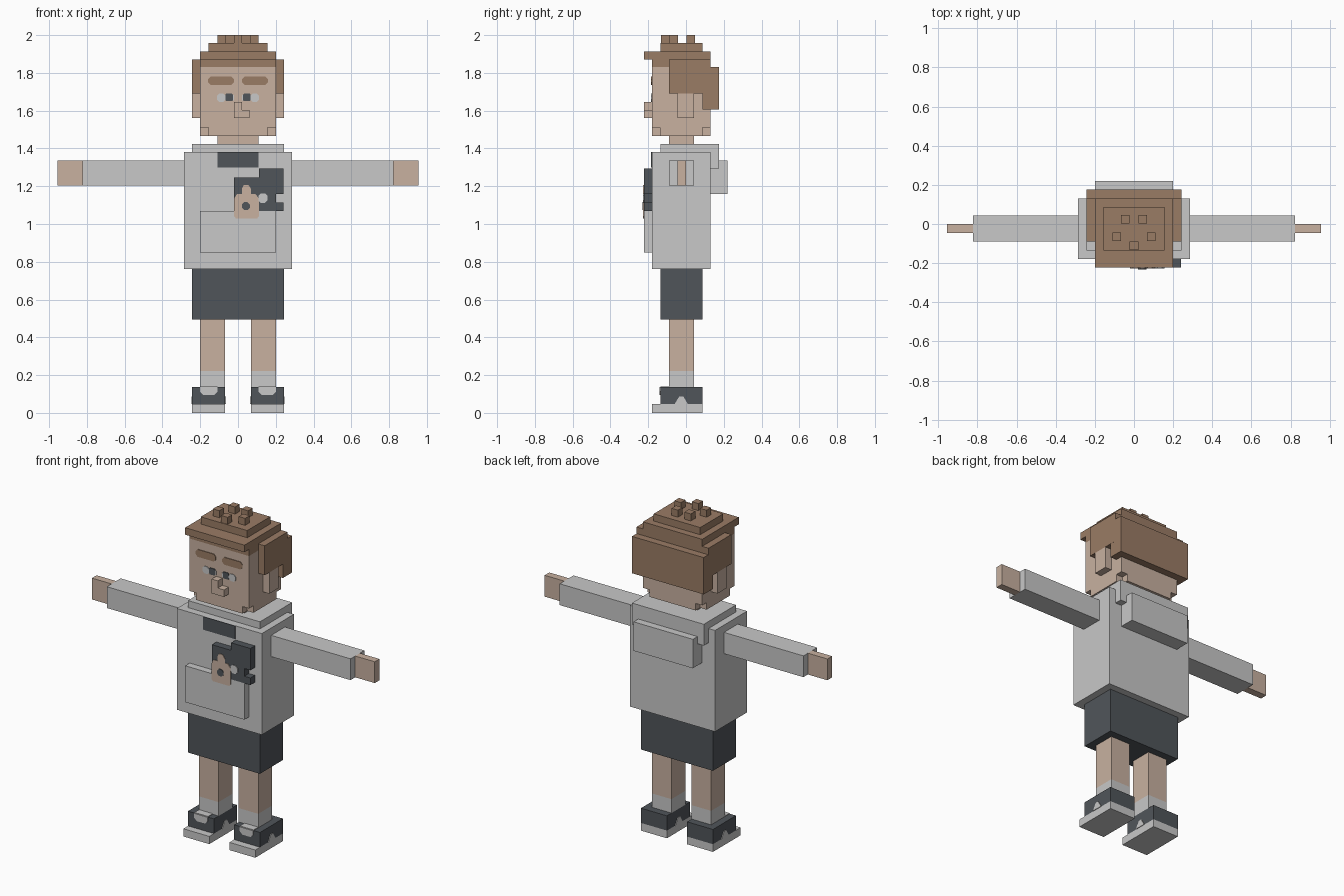
import bpy, bmesh, math

cube = bpy.data.objects.get("Cube")
if cube:
    bpy.data.objects.remove(cube, do_unlink=True)


def srgb(v):
    v /= 255
    return v / 12.92 if v <= 0.04045 else ((v + 0.055) / 1.055) ** 2.4


def material(name, *rgb):
    mat = bpy.data.materials.new(name)
    mat.use_nodes = True
    col = [srgb(c) for c in rgb] + [1]
    mat.diffuse_color = col
    mat.node_tree.nodes["Principled BSDF"].inputs["Base Color"].default_value = col
    return mat


SKIN = material("skin", 200, 177, 160)
GREY = material("light grey", 200, 200, 200)
DARK = material("charcoal", 80, 85, 90)
HAIR = material("brown hair", 154, 124, 101)


def finish(name, bm, mat):
    bmesh.ops.recalc_face_normals(bm, faces=bm.faces)
    mesh = bpy.data.meshes.new(name)
    bm.to_mesh(mesh)
    bm.free()
    mesh.materials.append(mat)
    obj = bpy.data.objects.new(name, mesh)
    bpy.context.collection.objects.link(obj)
    return obj


def box(name, mat, x, y, z):
    """Box from (low, high) ranges."""
    bm = bmesh.new()
    bmesh.ops.create_cube(bm, size=1)
    for v in bm.verts:
        v.co = [r[0] if c < 0 else r[1] for c, r in zip(v.co, (x, y, z))]
    return finish(name, bm, mat)


def wide(name, mat, half, y, z):
    return box(name, mat, (-half, half), y, z)


def pair(name, mat, x, y, z):
    box("left_" + name, mat, x, y, z)
    box("right_" + name, mat, (-x[1], -x[0]), y, z)


def prism(name, mat, pts, low, high, axis="y"):
    """Extrude an outline along an axis."""
    bm = bmesh.new()
    place = {"x": lambda a, b: (low, a, b), "y": lambda a, b: (a, low, b),
             "z": lambda a, b: (a, b, low)}[axis]
    face = bm.faces.new([bm.verts.new(place(a, b)) for a, b in pts])
    new = bmesh.ops.extrude_face_region(bm, geom=[face])["geom"]
    shift = [high - low if axis == k else 0 for k in "xyz"]
    bmesh.ops.translate(bm, vec=shift, verts=[g for g in new if isinstance(g, bmesh.types.BMVert)])
    return finish(name, bm, mat)


def chamfered(x0, x1, z0, z1, c):
    return [(x0 + c, z0), (x1 - c, z0), (x1, z0 + c), (x1, z1 - c),
            (x1 - c, z1), (x0 + c, z1), (x0, z1 - c), (x0, z0 + c)]


U = 0.0435            # step used for small blocks
FRONT = -0.18         # plane of the face and chest
RAISED = FRONT - U    # plane of parts standing off the front
THIN = 0.004

# Feet and legs
pair("sole", GREY, (0.068, 0.243), (FRONT, 0.087), (0, 0.047))
pair("shoe", DARK, (0.068, 0.243), (-0.135, 0.087), (0.047, 0.137))
pair("sock", GREY, (0.068, 0.2), (-0.09, 0.043), (0.137, 0.222))
pair("leg", SKIN, (0.068, 0.2), (-0.09, 0.043), (0.222, 0.5))
for side, s in (("left", 1), ("right", -1)):
    x0, x1 = sorted((s * 0.108, s * 0.2))
    prism(side + "_shoe_tongue", GREY,
          [(x0, 0.137), (x0, 0.112), (x0 + 0.018, 0.094), (x1 - 0.018, 0.094), (x1, 0.112), (x1, 0.137)],
          -0.135 - THIN, -0.135)
    box(side + "_tongue_top", GREY, (x0, x1), (-0.135, -0.09), (0.137, 0.137 + THIN))
    for edge, d in ((0.243, THIN), (0.068, -THIN)):
        prism(side + "_shoe_flash", GREY,
              [(-0.06, 0.047), (-0.045, 0.072), (-0.035, 0.088), (-0.015, 0.088), (-0.005, 0.072), (0.01, 0.047)],
              s * edge, s * (edge + d), "x")

# Clothes
wide("shorts", DARK, 0.243, (-0.135, 0.087), (0.495, 0.762))
wide("shirt_body", GREY, 0.287, (FRONT, 0.13), (0.762, 1.38))
wide("collar", GREY, 0.243, (-0.135, 0.175), (1.38, 1.423))
wide("collar_back", GREY, 0.243, (0.13, 0.175), (1.293, 1.38))
wide("hood", GREY, 0.2, (0.13, 0.22), (1.16, 1.337))
wide("front_pocket", GREY, 0.2, (RAISED, FRONT), (0.848, 1.07))
wide("neckline_patch", DARK, 0.108, (FRONT - THIN, FRONT), (1.3, 1.38))

# Arms
pair("sleeve", GREY, (0.287, 0.823), (-0.09, 0.043), (1.205, 1.335))
pair("hand", SKIN, (0.823, 0.955), (-0.045, 0), (1.205, 1.335))

# Chest emblem: dark stepped plate with a small figure
prism("chest_plate", DARK,
      [(-0.02, 1.07), (0.24, 1.07), (0.24, 1.113), (0.2, 1.113), (0.2, 1.16), (0.24, 1.16),
       (0.24, 1.293), (0.11, 1.293), (0.11, 1.247), (-0.02, 1.247)], RAISED, FRONT)
prism("chest_light_spot", GREY, chamfered(0.108, 0.155, 1.112, 1.162, 0.012), RAISED - THIN, RAISED)
prism("chest_figure", SKIN,
      [(-0.01, 1.028), (0.1, 1.028), (0.11, 1.04), (0.11, 1.135), (0.092, 1.16), (0.07, 1.16), (0.07, 1.185),
       (0.055, 1.207), (0.031, 1.207), (0.02, 1.185), (0.02, 1.16), (-0.005, 1.16), (-0.02, 1.135),
       (-0.02, 1.04)], RAISED - THIN, RAISED)
box("figure_backing", SKIN, (-0.015, 0.105), (RAISED, FRONT), (1.035, 1.075))
prism("figure_button", DARK, chamfered(0.02, 0.063, 1.073, 1.116, 0.013), RAISED - 2 * THIN, RAISED - THIN)

# Neck and head, with notched lower corners
wide("neck", SKIN, 0.108, (-0.09, 0.043), (1.423, 1.467))
wide("head", SKIN, 0.2, (FRONT, 0.13), (1.51, 1.83))
w, b, f = 0.2, 0.13, FRONT
jaw = [(-w + U, f), (w - U, f), (w - U, f + U), (w, f + U), (w, b - U), (w - U, b - U),
       (w - U, b), (-w + U, b), (-w + U, b - U), (-w, b - U), (-w, f + U), (-w + U, f + U)]
prism("jaw", SKIN, jaw, 1.467, 1.51, "z")
pair("ear", SKIN, (0.2, 0.243), (-0.045, 0.043), (1.56, 1.69))
prism("nose", SKIN, [(-0.022, 1.56), (0.062, 1.56), (0.062, 1.603), (0.02, 1.603),
                     (0.02, 1.647), (-0.022, 1.647)], RAISED, FRONT)

# Eyes and brows
for side, s in (("left", 1), ("right", -1)):
    def flat(part, mat, x0, x1, z0, z1, c):
        a, b = sorted((s * x0, s * x1))
        prism(side + part, mat, chamfered(a, b, z0, z1, c), FRONT - THIN, FRONT)
    flat("_brow", HAIR, 0.022, 0.158, 1.735, 1.78, 0.014)
    flat("_eye_white", GREY, 0.066, 0.112, 1.647, 1.69, 0.012)
    flat("_eye_inner", GREY, 0.02, 0.027, 1.655, 1.682, 0.002)
    flat("_pupil", DARK, 0.027, 0.066, 1.65, 1.69, 0.004)

# Hair blocks
wide("hairline", HAIR, 0.2, (FRONT, 0.13), (1.83, 1.87))
wide("hair_cap", HAIR, 0.2, (RAISED, 0.13), (1.87, 1.913))
wide("hair_crown", HAIR, 0.157, (-0.135, 0.087), (1.913, 1.957))
pair("hair_side", HAIR, (0.2, 0.243), (-0.09, 0.13), (1.69, 1.87))
wide("hair_back", HAIR, 0.242, (0.087, 0.175), (1.605, 1.83))
h = U / 2
for x, y in ((-U, 0.025), (U, 0.025), (-2 * U, -0.065), (2 * U, -0.065), (0, -0.11)):
    box("hair_tuft", HAIR, (x - h, x + h), (y - h, y + h), (1.957, 2))
